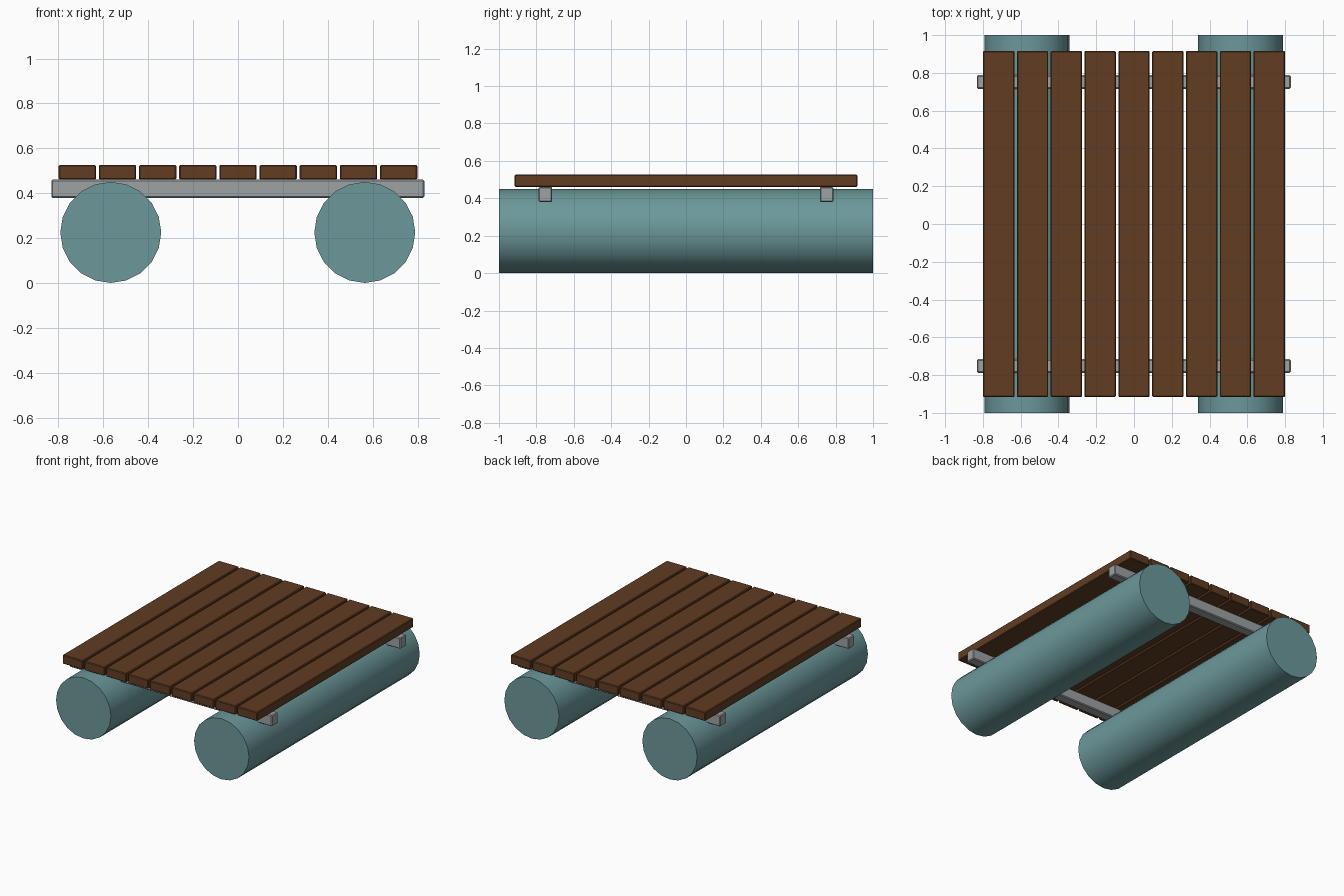
import bpy
from mathutils import Matrix

cube = bpy.data.objects.get("Cube")
if cube:
    bpy.data.objects.remove(cube, do_unlink=True)


def make_material(name, rgb):
    mat = bpy.data.materials.new(name)
    mat.use_nodes = True
    color = (*rgb, 1.0)
    mat.diffuse_color = color
    mat.node_tree.nodes["Principled BSDF"].inputs["Base Color"].default_value = color
    return mat


wood = make_material("brown wood", (0.12, 0.046, 0.016))
metal = make_material("grey metal", (0.34, 0.36, 0.37))
teal = make_material("teal float", (0.15, 0.315, 0.325))


def box(name, center, size, bevel, mat):
    bpy.ops.mesh.primitive_cube_add(size=1, location=center)
    obj = bpy.context.object
    obj.name = name
    obj.data.transform(Matrix.Diagonal((*size, 1)))
    obj.data.materials.append(mat)
    mod = obj.modifiers.new("Edge bevel", 'BEVEL')
    mod.width = bevel
    mod.segments = 1
    return obj


# Two long floats lying along the deck
radius = 0.225
for side, x in (("right", -0.567), ("left", 0.565)):
    bpy.ops.mesh.primitive_cylinder_add(vertices=20, radius=radius, depth=2)
    float_obj = bpy.context.object
    float_obj.name = side + "_float"
    float_obj.data.transform(Matrix.Rotation(1.5707963, 4, 'X'))
    float_obj.location = (x, 0, radius)
    float_obj.data.materials.append(teal)
    bpy.ops.object.shade_smooth_by_angle(angle=0.6)

# Cross beams resting in the tops of the floats
for side, y in (("front", -0.752), ("back", 0.752)):
    box(side + "_beam", (-0.001, y, 0.42), (1.662, 0.072, 0.082), 0.006, metal)

# Deck planks
count, pitch = 9, 0.179
for i in range(count):
    x = (i - (count - 1) / 2) * pitch
    box(f"deck_plank_{i + 1}", (x, 0, 0.493), (0.166, 1.832, 0.066), 0.005, wood)
